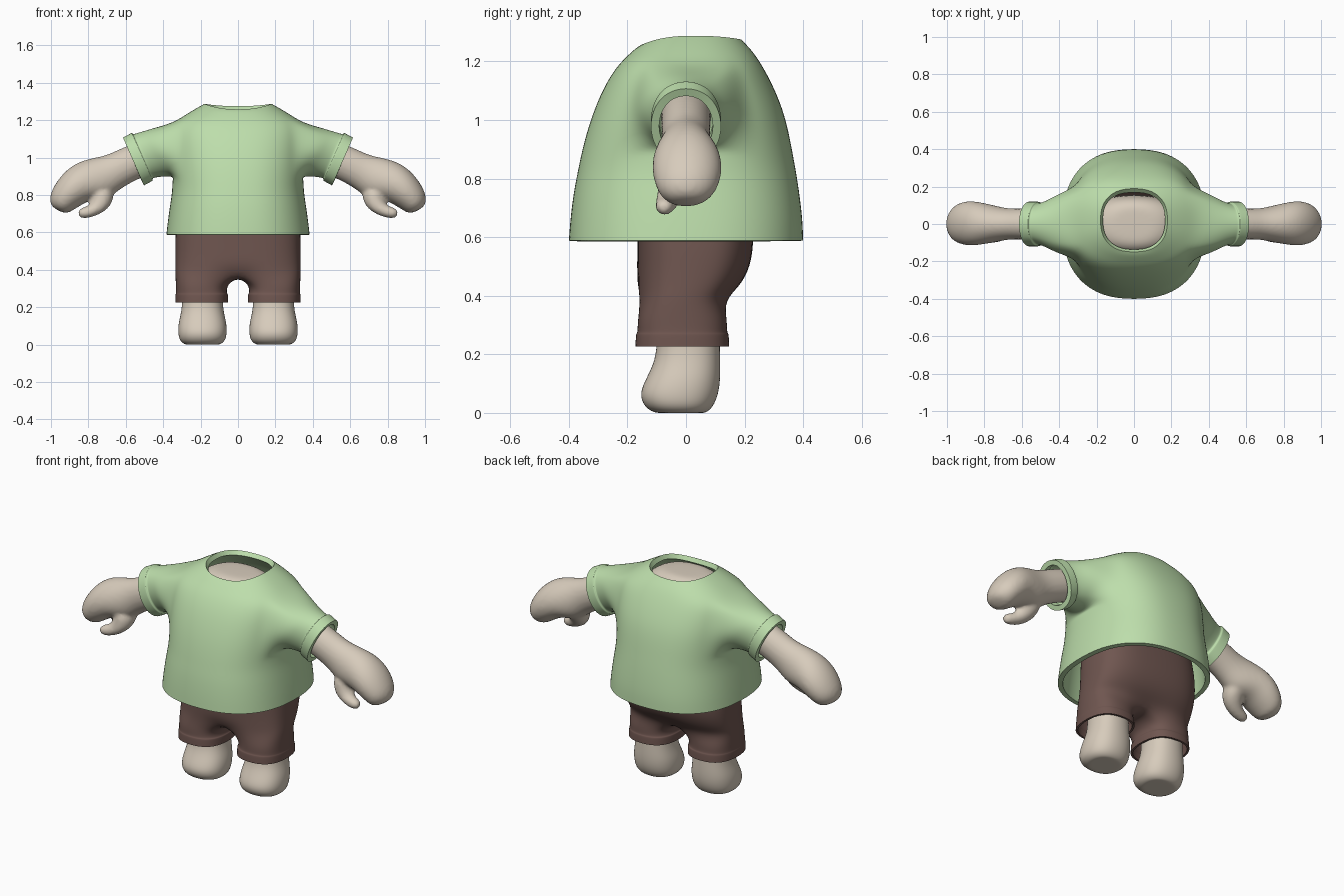
import bpy, bmesh, math
from mathutils import Vector

if "Cube" in bpy.data.objects:
    bpy.data.objects.remove(bpy.data.objects["Cube"])


def spow(v, p):
    return math.copysign(abs(v) ** p, v)


def material(name, rgb):
    m = bpy.data.materials.new(name)
    m.diffuse_color = (*rgb, 1)
    m.use_nodes = True
    m.node_tree.nodes["Principled BSDF"].inputs["Base Color"].default_value = m.diffuse_color
    return m


GREEN = material("shirt_green", (0.51, 0.73, 0.41))
BROWN = material("shorts_brown", (0.16, 0.093, 0.08))
SKIN = material("skin", (0.68, 0.60, 0.50))


def bridge(bm, a, b, closed=True):
    n = len(a)
    for i in range(n if closed else n - 1):
        j = (i + 1) % n
        bm.faces.new((a[i], a[j], b[j], b[i]))


def oval(a, y0, y1, ang, n, cx=0.0):
    """Point on a squarish oval from front y0 to back y1."""
    c, s = spow(math.cos(ang), 2 / n), spow(math.sin(ang), 2 / n)
    return cx + a * c, (y1 + y0) / 2 + (y1 - y0) / 2 * s


def loft(bm, rings):
    """Closed skin over a list of point rings."""
    vr = [[bm.verts.new(p) for p in r] for r in rings]
    for a, b in zip(vr, vr[1:]):
        bridge(bm, a, b)
    bm.faces.new(vr[0][::-1])
    bm.faces.new(vr[-1])


def finish(bm, name, mat, mirror=True, thick=0.0, voxel=0.0):
    me = bpy.data.meshes.new(name)
    bm.to_mesh(me)
    bm.free()
    ob = bpy.data.objects.new(name, me)
    bpy.context.collection.objects.link(ob)
    me.materials.append(mat)
    if mirror and not voxel:
        m = ob.modifiers.new("mirror", 'MIRROR')
        m.merge_threshold = 0.001
    ob.modifiers.new("smooth", 'SUBSURF').levels = 2
    ob.modifiers["smooth"].render_levels = 2
    if voxel:
        r = ob.modifiers.new("fuse", 'REMESH')
        r.mode, r.voxel_size = 'VOXEL', voxel
        s = ob.modifiers.new("relax", 'SMOOTH')
        s.factor, s.iterations = 0.5, 5
        ob.modifiers.new("mirror", 'MIRROR')
    if thick:
        t = ob.modifiers.new("cloth", 'SOLIDIFY')
        t.thickness, t.offset = thick, -1
    bpy.context.view_layer.objects.active = ob
    ob.select_set(True)
    for m in [m.name for m in ob.modifiers]:
        bpy.ops.object.modifier_apply(modifier=m)
    bpy.ops.object.shade_smooth_by_angle(angle=math.radians(50))
    ob.select_set(False)


# Shirt: half torso of rows (z, half width, front y, back y, front drop, back drop)
rows = [(0.588, .385, -.402, .402, 0, 0), (0.66, .377, -.397, .400, 0, 0),
        (0.75, .364, -.386, .389, 0, 0), (0.82, .353, -.372, .378, 0, 0),
        (0.88, .352, -.360, .367, 0, 0), (0.96, .357, -.340, .352, 0, 0),
        (1.04, .362, -.313, .331, 0, 0), (1.12, .362, -.278, .297, 0, 0),
        (1.185, .350, -.236, .262, 0, 0), (1.23, .280, -.198, .232, .008, 0),
        (1.265, .222, -.168, .207, .016, .008), (1.288, .180, -.150, .190, .030, .013)]
bm = bmesh.new()
H, K, LO, HI = 8, 3, 4, 8          # half columns; sleeve hole columns and rows
grid = []
for z, a, y0, y1, df, db in rows:
    line = []
    for k in range(-H, H + 1):
        ang = math.pi / 2 * k / H
        x, y = oval(a, y0, y1, ang, 2.4)
        if abs(k) == H:
            x = 0
        s = math.sin(ang)
        line.append(bm.verts.new((x, y, z - (df if s < 0 else db) * s * s)))
    grid.append(line)
for r in range(len(rows) - 1):
    for k in range(2 * H):
        if LO <= r < HI and H - K <= k < H + K:
            continue
        bm.faces.new((grid[r][k], grid[r][k + 1], grid[r + 1][k + 1], grid[r + 1][k]))
# Sleeve grown from the hole, ending in a raised cuff
border = [(LO, k) for k in range(-K, K)] + [(r, K) for r in range(LO, HI)]
border += [(HI, k) for k in range(K, -K, -1)] + [(r, -K) for r in range(HI, LO, -1)]
prev = [grid[r][k + H] for r, k in border]
up = Vector((0.40, 0, 0.917))
for cx, cz, h, w in [(.40, 1.028, .142, .165), (.455, 1.02, .133, .132), (.500, 1.010, .130, .115),
                     (.509, 1.006, .131, .115), (.511, 1.005, .141, .123), (.515, 1.003, .142, .124),
                     (.555, .981, .142, .124), (.559, .979, .142, .124)]:
    ring = []
    for r, k in border:
        t = math.atan2((r - (LO + HI) / 2) / ((HI - LO) / 2), k / K)
        ring.append(bm.verts.new(Vector((cx, w * math.cos(t), cz)) + up * h * math.sin(t)))
    bridge(bm, prev, ring)
    prev = ring
finish(bm, "shirt", GREEN, thick=0.028)

# Shorts: one leg, opening into half of the seat
bm = bmesh.new()
prev = None
for z, cx, hx, y0, y1 in [(.226, .194, .143, -.176, .151), (.232, .194, .143, -.176, .151),
                          (.266, .194, .143, -.174, .149), (.271, .194, .142, -.172, .147),
                          (.276, .196, .138, -.168, .143), (.32, .196, .139, -.168, .143)]:
    ring = []
    for i in range(16):
        x, y = oval(hx, y0, y1, math.tau * i / 16, 2.5, cx)
        ring.append(bm.verts.new((x, y, z)))
    if prev:
        bridge(bm, prev, ring)
    prev = ring


def seat_arc(z, a, y0, y1):
    pts = []
    for j in range(13):
        x, y = oval(a, y0, y1, math.pi * (j / 12 - 0.5), 2.9)
        pts.append(bm.verts.new((0 if j in (0, 12) else x, y, z)))
    return pts


arc = seat_arc(.385, .337, -.168, .143)
arc[0].co.y, arc[0].co.z = -.135, .375
arc[12].co.y, arc[12].co.z = .11, .375
inner = [bm.verts.new((0, y, .362)) for y in (.06, 0, -.07)]
bridge(bm, prev, arc[6:] + inner + arc[:6])
for row in [(.43, .337, -.168, .185), (.50, .337, -.168, .222), (.59, .337, -.168, .234),
            (.72, .325, -.168, .225), (.85, .31, -.165, .19)]:
    nxt = seat_arc(*row)
    bridge(bm, arc, nxt, closed=False)
    arc = nxt
finish(bm, "shorts", BROWN, thick=0.012)

# Feet and lower legs
bm = bmesh.new()
loft(bm, [[(*oval(hx, y0, y1, math.tau * i / 16, 2.3, .19), z) for i in range(16)]
          for z, hx, y0, y1 in [(0, .075, -.085, .055), (0, .095, -.11, .07), (.02, .125, -.145, .095),
                                (.065, .134, -.163, .114), (.12, .130, -.137, .12),
                                (.18, .114, -.107, .119), (.25, .109, -.10, .117),
                                (.42, .109, -.10, .117)]])
finish(bm, "feet", SKIN)

# Torso inside the clothes
bm = bmesh.new()
loft(bm, [[(*oval(a, y0, y1, math.tau * i / 16, 2.3), z) for i in range(16)]
          for z, a, y0, y1 in [(.45, .24, -.13, .12), (.6, .28, -.15, .15), (.9, .29, -.18, .16),
                               (1.1, .29, -.18, .16), (1.2, .24, -.16, .15), (1.25, .15, -.12, .11),
                               (1.255, .08, -.06, .06)]])
finish(bm, "body", SKIN, mirror=False)


# Arms with mitten hands: sections (top x, top z, bottom x, bottom z, half depth, y)
def limb(bm, sections):
    rings = []
    for tx, tz, bx, bz, w, cy in sections:
        ring = []
        for i in range(12):
            c, s = math.cos(math.tau * i / 12) * 1.04, math.sin(math.tau * i / 12) * 1.04
            ring.append(((tx + bx) / 2 + (tx - bx) / 2 * s, cy + w * c,
                         (tz + bz) / 2 + (tz - bz) / 2 * s))
        rings.append(ring)
    loft(bm, rings)


bm = bmesh.new()
limb(bm, [(.27, 1.14, .22, 1.0, .07, 0), (.40, 1.13, .33, .97, .085, 0), (.60, 1.064, .52, .893, .085, 0),
          (.70, 1.01, .632, .835, .08, 0), (.79, .997, .69, .775, .097, 0),
          (.875, .968, .785, .775, .116, .003), (.945, .908, .84, .745, .121, .004),
          (.992, .835, .885, .717, .105, .003), (1.008, .785, .905, .705, .085, 0),
          (1.0, .735, .935, .703, .045, 0)])
limb(bm, [(.78, .86, .66, .84, .075, -.01), (.78, .79, .667, .765, .065, -.03),
          (.79, .755, .70, .72, .048, -.052), (.81, .738, .765, .684, .036, -.068),
          (.838, .732, .828, .672, .031, -.074), (.856, .716, .853, .684, .018, -.076)])
finish(bm, "arms", SKIN, voxel=0.01)
